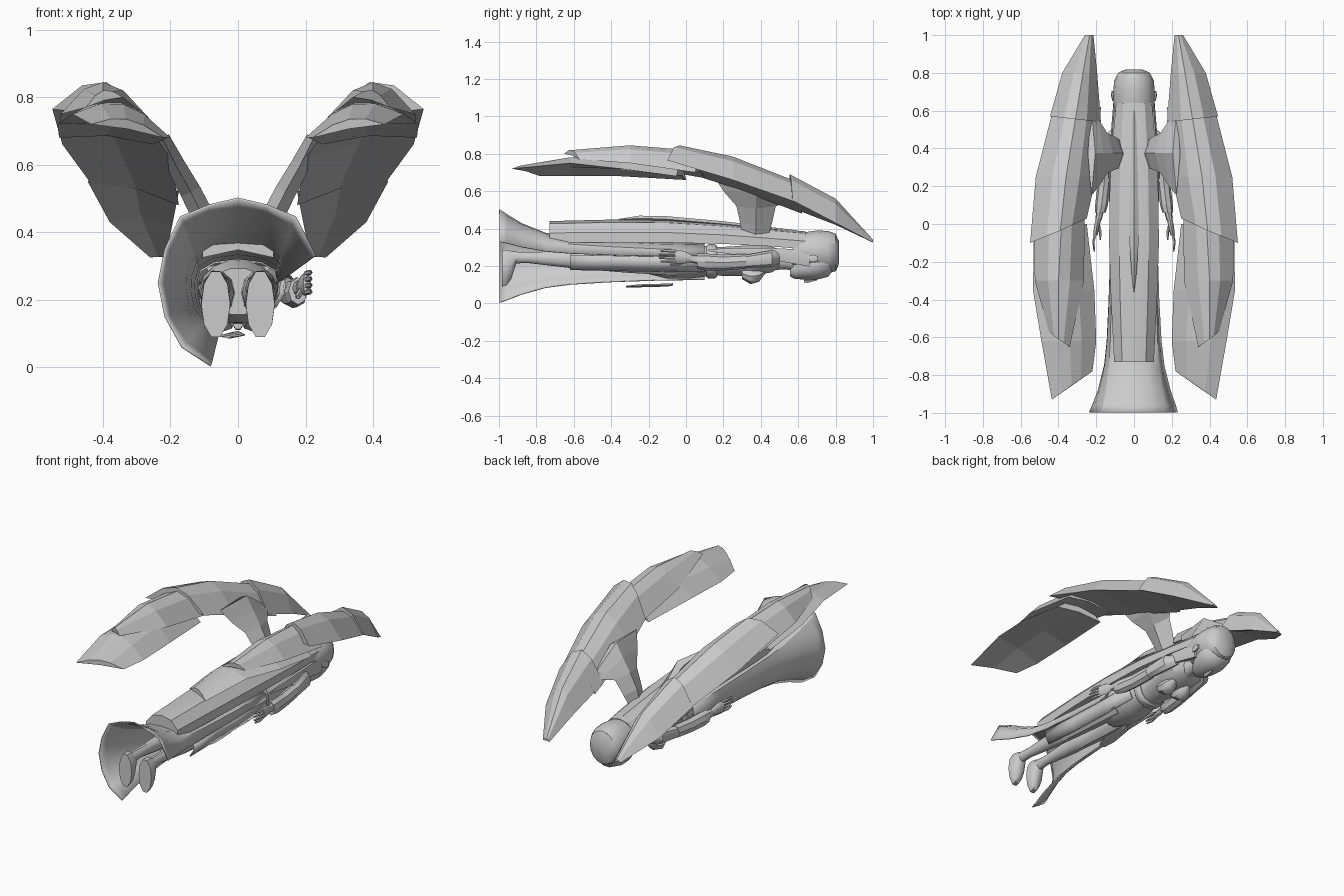
import bpy, bmesh, math
from mathutils import Vector


def loft(name, rings, closed=True, smooth=None, mirror=False, thick=0):
    """Skin a list of equal-length point rings; closed rings get end caps."""
    bm = bmesh.new()
    vs = [[bm.verts.new(p) for p in r] for r in rings]
    n = len(rings[0])
    for a, b in zip(vs, vs[1:]):
        for i in range(n if closed else n - 1):
            j = (i + 1) % n
            bm.faces.new((a[i], a[j], b[j], b[i]))
    if closed:
        bm.faces.new(vs[0])
        bm.faces.new(vs[-1])
    bmesh.ops.recalc_face_normals(bm, faces=bm.faces[:])
    me = bpy.data.meshes.new(name)
    bm.to_mesh(me)
    bm.free()
    ob = bpy.data.objects.new(name, me)
    bpy.context.collection.objects.link(ob)
    if thick:
        m = ob.modifiers.new("thickness", 'SOLIDIFY')
        m.thickness = thick
        m.offset = 0
    if mirror:
        ob.modifiers.new("mirror", 'MIRROR')
    if smooth:
        bpy.ops.object.select_all(action='DESELECT')
        ob.select_set(True)
        bpy.context.view_layer.objects.active = ob
        bpy.ops.object.shade_smooth_by_angle(angle=math.radians(smooth))
    return ob


def oval(x, y, z, rx, rz, n=10):
    return [(x + rx * math.cos(2 * math.pi * i / n), y,
             z + rz * math.sin(2 * math.pi * i / n)) for i in range(n)]


def limb(name, rows, n=10, mirror=True, smooth=40):
    """Rows of x, y, z, half width, half height along the body."""
    return loft(name, [oval(*r, n=n) for r in rows], smooth=smooth, mirror=mirror)


# Head: face, hair cap, ears, nose
limb("face", [(0, .555, .165, .02, .02), (0, .58, .18, .055, .05), (0, .64, .2, .085, .075),
              (0, .7, .21, .095, .085), (0, .76, .22, .085, .08), (0, .79, .23, .05, .05)],
     n=14, mirror=False)
limb("nose", [(0, .63, .125, .014, .014), (0, .65, .122, .014, .014), (0, .7, .132, .006, .01)],
     n=6, mirror=False)
limb("hair_cap", [(0, .57, .285, .098, .085), (0, .63, .28, .108, .1), (0, .7, .278, .11, .112),
                  (0, .76, .275, .105, .112), (0, .8, .272, .085, .1), (0, .818, .27, .045, .06)],
     n=16, mirror=False)
limb("ear", [(.108, .65, .24, .006, .012), (.112, .68, .24, .01, .024), (.112, .705, .24, .006, .014)], n=6)

# Long hair running down the back, and its raised centre lock
def hair_ring(y, w, lo, hi):
    d = hi - lo
    return [(-w, y, lo), (-w, y, lo + .45 * d), (-.6 * w, y, hi - .12 * d), (0, y, hi),
            (.6 * w, y, hi - .12 * d), (w, y, lo + .45 * d), (w, y, lo), (0, y, lo + .2 * d)]


loft("long_hair", [hair_ring(*r) for r in [
    (.64, .095, .29, .385), (.45, .112, .305, .40), (.2, .128, .318, .425), (-.1, .132, .325, .445),
    (-.4, .122, .325, .448), (-.73, .105, .325, .44)]], smooth=30)
limb("hair_lock", [(0, .6, .385, .01, .005), (0, .2, .425, .022, .014), (0, -.1, .45, .024, .016),
                   (0, -.25, .455, .014, .014), (0, -.36, .448, .002, .004)], n=4, mirror=False)
limb("side_hair", [(.09, .66, .24, .018, .05), (.105, .5, .26, .016, .04), (.12, .3, .275, .014, .025),
                   (.13, .12, .285, .003, .006)], n=6)

# Body
limb("neck", [(0, .46, .23, .06, .055), (0, .53, .225, .042, .045), (0, .62, .215, .045, .05)], mirror=False)
limb("torso", [(0, .5, .24, .06, .05), (0, .46, .235, .12, .07), (0, .36, .23, .12, .085),
               (0, .22, .225, .09, .08), (0, .14, .225, .085, .078), (0, .02, .225, .115, .095),
               (0, -.1, .225, .115, .095), (0, -.2, .225, .09, .07)], n=14, mirror=False)
limb("bust", [(.05, .42, .17, .015, .015), (.052, .39, .15, .04, .035), (.052, .345, .145, .048, .042),
              (.052, .3, .16, .035, .03)], n=8)
limb("belt", [(0, .165, .225, .092, .085), (0, .155, .225, .1, .094), (0, .12, .225, .1, .094),
              (0, .11, .225, .092, .085)], n=14, mirror=False)
limb("sash_end", [(0, -.07, .102, .012, .006), (-.01, -.1, .098, .03, .008), (-.02, -.25, .094, .04, .008),
                  (-.03, -.32, .09, .02, .004)], n=4, mirror=False, smooth=None)

# Legs and downward pointing feet
limb("leg", [(.06, -.05, .22, .055, .075), (.062, -.3, .22, .05, .06), (.062, -.48, .22, .038, .045),
             (.064, -.62, .235, .042, .048), (.065, -.85, .245, .025, .03), (.066, -.95, .245, .03, .035)])
limb("foot", [(.066, -.91, .24, .026, .035), (.066, -.935, .205, .038, .08),
              (.066, -.96, .19, .044, .1), (.066, -.985, .187, .043, .102)], smooth=30)

# Arms, sleeves and hands
limb("arm", [(.1, .5, .245, .02, .03), (.13, .46, .24, .038, .045), (.15, .33, .225, .03, .036),
             (.158, .22, .22, .026, .032), (.172, .12, .228, .026, .03), (.188, .02, .24, .016, .02)], n=8)
limb("sleeve", [(.148, .32, .225, .034, .04), (.16, .2, .218, .034, .042), (.172, .1, .222, .034, .045),
                (.178, .06, .226, .028, .04)], n=8, smooth=None)
limb("palm", [(.188, .03, .24, .015, .02), (.196, -.01, .246, .015, .034), (.205, -.06, .25, .012, .036)], n=8)
for i in range(4):
    z = .222 + .019 * i
    limb(f"finger_{i + 1}", [(.203, -.05, z, .008, .009), (.214, -.095, z + .002, .007, .008),
                             (.21, -.135 - .01 * (i in (1, 2)), z + .002, .004, .005)], n=5)
limb("thumb", [(.19, 0, .228, .01, .01), (.178, -.04, .21, .009, .009), (.178, -.085, .208, .004, .005)], n=5)

# Open robe skirt: wraps the back and left side, flares at the hem
hem = [(.23, .33), (.17, .445), (.085, .48), (0, .5), (-.085, .48), (-.17, .445), (-.215, .35),
       (-.235, .25), (-.215, .15), (-.165, .06), (-.08, .005)]
waist = [(.12, .25), (.112, .285), (.07, .31), (0, .318), (-.07, .31), (-.112, .285), (-.12, .25),
         (-.12, .22), (-.11, .18), (-.085, .15), (-.05, .128)]


def robe_ring(y, k, fold):
    out = []
    for i, (h, w) in enumerate(zip(hem, waist)):
        f = 1 + fold * (-1) ** i
        out.append((w[0] + (h[0] - w[0]) * k * f, y, w[1] + (h[1] - w[1]) * k * f))
    return out


loft("robe", [robe_ring(*r) for r in [(.1, 0, 0), (-.15, .03, 0), (-.4, .1, 0), (-.62, .2, .05),
                                     (-.75, .33, .06), (-.88, .62, .04), (-.96, .88, .02), (-.997, 1, 0)]],
     closed=False, smooth=30, thick=.006)
# Right front panel of the robe
loft("robe_panel", [[(x, y, z), (x * .97, y, z - .04), (x * .8, y, z - .08)] for x, y, z in
                    [(.12, .1, .25), (.122, -.15, .25), (.128, -.4, .255), (.14, -.62, .26)]],
     closed=False, smooth=30, thick=.006)


# Wings: overlapping faceted arched layers, inner edge / ridge / outer edge
def wing_ring(yi, yo, xi, zi, xr, zr, xo, zo):
    a, r, b = Vector((xi, yi, zi)), Vector((xr, (yi + yo) / 2, zr)), Vector((xo, yo, zo))
    lift = Vector((0, 0, (zr - (zi + zo) / 2) * .22))
    mid = (a + b) / 2
    return [a, a.lerp(r, .55) + lift, r, r.lerp(b, .45) + lift, b, mid + lift * .8]


layers = {
    "wing_front": [(1, 1, .215, .325, .235, .34, .26, .325), (.8, .8, .195, .42, .27, .56, .38, .43),
                   (.54, .57, .175, .52, .31, .69, .445, .55)],
    "wing_middle": [(.62, .62, .175, .48, .3, .64, .425, .53), (.25, .25, .2, .62, .36, .785, .52, .66),
                    (.03, -.1, .25, .69, .39, .845, .55, .765)],
    "wing_rear_upper": [(.1, .05, .26, .67, .38, .815, .53, .7), (-.3, -.3, .265, .74, .4, .845, .525, .75),
                        (-.65, -.57, .34, .80, .4, .82, .45, .77)],
    "wing_rear_lower": [(0, -.05, .25, .66, .38, .76, .53, .68), (-.35, -.35, .21, .68, .36, .79, .535, .72),
                        (-.62, -.62, .2, .68, .34, .78, .49, .75), (-.78, -.93, .22, .68, .33, .735, .435, .72)],
}
for name, rows in layers.items():
    loft(name, [wing_ring(*r) for r in rows], mirror=True)

# Wing stems rising from the shoulder blades
def stem_ring(x, z, t, y0, y1, dz=.0):
    ym = (y0 + y1) / 2
    return [(x - t, ym, z + t * .5), (x, y1, z - dz), (x + t, ym, z - t * .5), (x, y0, z)]


loft("wing_stem", [stem_ring(*r) for r in [
    (.07, .36, .02, .3, .44), (.095, .43, .03, .29, .46), (.14, .52, .028, .27, .48),
    (.185, .6, .025, .2, .55, .06), (.225, .68, .02, .15, .6, .14)]], mirror=True)
